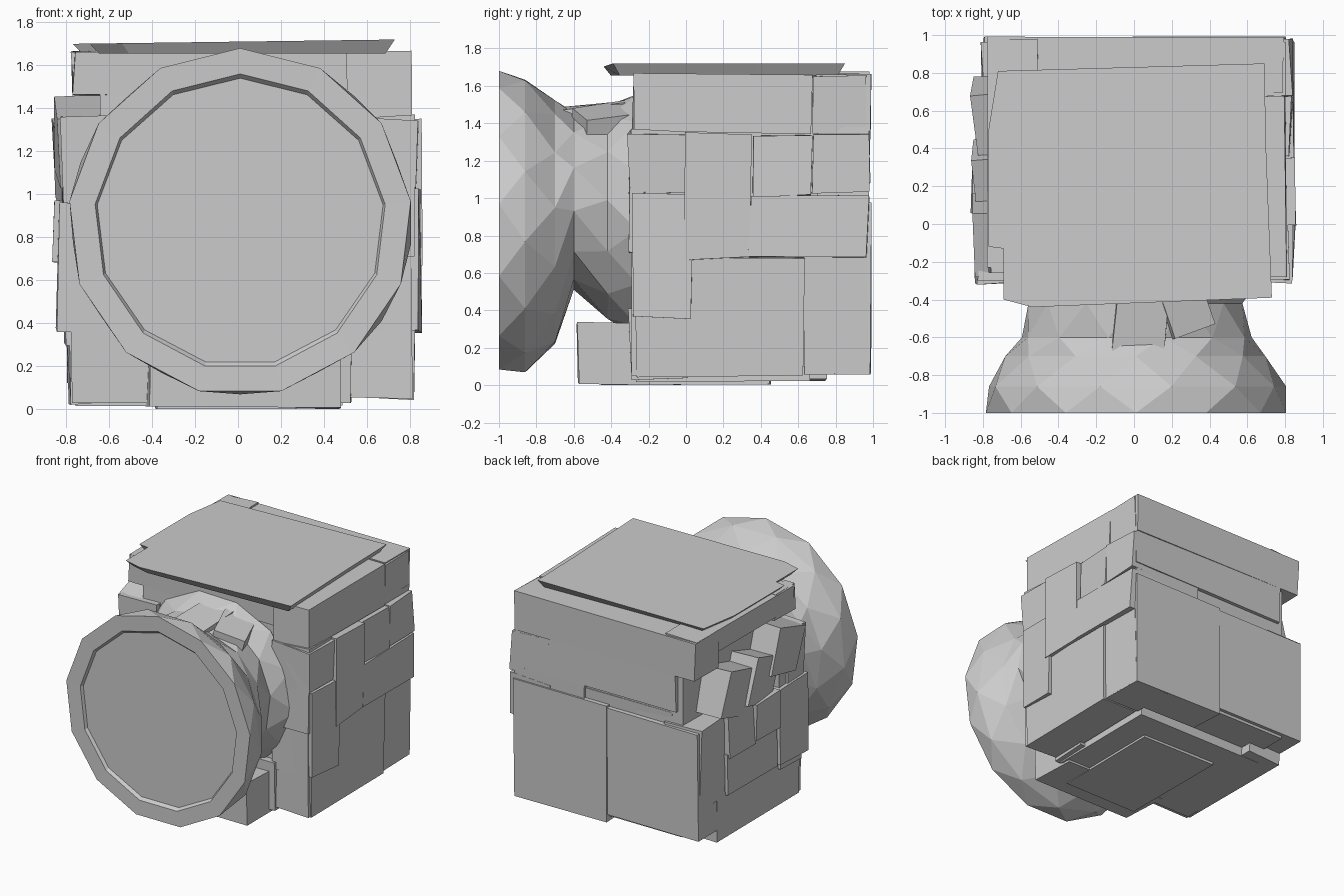
import bpy, bmesh, math, random
from mathutils import Vector, Matrix

random.seed(4)


def finish(name, bm):
    bmesh.ops.recalc_face_normals(bm, faces=bm.faces)
    me = bpy.data.meshes.new(name)
    bm.to_mesh(me)
    bm.free()
    ob = bpy.data.objects.new(name, me)
    bpy.context.collection.objects.link(ob)
    return ob


def stone(name, lo, hi, jit=0.012, rot=(0, 0, 0)):
    """Rough block between two corners, slightly knocked out of square."""
    lo, hi = Vector(lo), Vector(hi)
    mid, size = (lo + hi) / 2, hi - lo
    bm = bmesh.new()
    bmesh.ops.create_cube(bm, size=1)
    for v in bm.verts:
        v.co = Vector([v.co[i] * size[i] + random.uniform(-jit, jit) for i in range(3)])
    for a, axis in zip(rot, "XYZ"):
        bmesh.ops.rotate(bm, verts=bm.verts, matrix=Matrix.Rotation(math.radians(a), 3, axis))
    for v in bm.verts:
        v.co += mid
        v.co.z = max(v.co.z, 0)
    return finish(name, bm)


# Solid core behind the stones
stone("core", (-0.64, -0.25, 0.1), (0.77, 0.95, 1.64), 0.005)

# Right wall stones: y0, y1, z0, z1, outer x
right = [
    (-0.28, 0.67, 1.35, 1.67, 0.80), (0.67, 0.97, 1.35, 1.66, 0.80),
    (-0.31, 0.00, 1.03, 1.35, 0.83), (0.00, 0.34, 0.68, 1.34, 0.855),
    (0.35, 0.67, 1.01, 1.33, 0.83), (0.67, 0.97, 1.03, 1.35, 0.83),
    (0.34, 0.97, 0.68, 1.01, 0.84), (-0.29, 0.03, 0.36, 1.03, 0.85),
    (-0.27, 0.63, 0.05, 0.69, 0.82), (0.63, 0.97, 0.06, 0.69, 0.80),
]
for i, (y0, y1, z0, z1, x) in enumerate(right):
    stone(f"right_stone_{i}", (0.5, y0, z0), (x, y1, z1))

# Left wall stones, with a gap left open at the upper back corner
left = [
    (-0.22, 0.97, 1.48, 1.67, 0.77), (-0.30, -0.10, 0.95, 1.36, 0.82),
    (0.66, 0.97, 0.35, 0.98, 0.80), (0.34, 0.66, 0.66, 1.00, 0.83),
    (0.05, 0.34, 0.68, 0.96, 0.86), (-0.31, 0.05, 0.37, 0.95, 0.84),
    (0.05, 0.66, 0.36, 0.68, 0.82), (-0.28, 0.75, 0.03, 0.37, 0.79),
]
for i, (y0, y1, z0, z1, x) in enumerate(left):
    stone(f"left_stone_{i}", (-x, y0, z0), (-0.5, y1, z1))
# Tumbled stones in the gap
for i, (y, z) in enumerate([(0.58, 1.14), (0.24, 1.12), (-0.05, 1.24)]):
    stone(f"loose_left_stone_{i}", (-0.84, y - 0.17, z - 0.17), (-0.5, y + 0.17, z + 0.17),
          rot=(17, -3, 3))

# Back wall: two broad courses split by a groove
back = [
    (-0.77, 0.79, 1.36, 1.66, 0.985), (-0.60, 0.80, 1.08, 1.38, 0.98),
    (-0.55, 0.20, 0.94, 1.06, 0.955), (0.20, 0.80, 0.96, 1.08, 0.98),
    (0.0, 0.80, 0.06, 0.97, 0.985), (-0.79, 0.02, 0.13, 0.96, 0.985),
]
for i, (x0, x1, z0, z1, y) in enumerate(back):
    stone(f"back_stone_{i}", (x0, 0.7, z0), (x1, y, z1), 0.008)

# Front wall stones around the neck
front = [
    (-0.76, 0.78, 1.46, 1.66, 0.26), (0.55, 0.82, 0.70, 1.36, 0.30),
    (0.50, 0.80, 0.06, 0.72, 0.28), (-0.80, -0.52, 0.30, 1.34, 0.29),
    (-0.77, 0.52, 0.03, 0.40, 0.30),
]
for i, (x0, x1, z0, z1, y) in enumerate(front):
    stone(f"front_stone_{i}", (x0, -y, z0), (x1, 0, z1))
stone("front_foot", (-0.42, -0.58, 0.01), (0.48, -0.2, 0.33), 0.012)

# Underside slabs
stone("base_slab", (-0.76, -0.27, 0.02), (0.48, 0.66, 0.2), 0.008)
stone("base_slab_middle", (-0.38, -0.45, 0.0), (0.27, 0.45, 0.2), 0.008)

# Stones lying on top of the neck
stone("neck_stone_a", (-0.1, -0.66, 1.32), (0.18, -0.3, 1.50), rot=(6, 3, -4))
stone("neck_stone_b", (0.12, -0.58, 1.22), (0.36, -0.25, 1.47), rot=(8, 14, 20))

# Top slab, overhanging the front
outline = [(-0.69, -0.40), (-0.54, -0.44), (0.73, -0.39), (0.70, 0.38), (0.69, 0.85),
           (-0.72, 0.81), (-0.77, 0.50), (-0.77, -0.12), (-0.69, -0.13)]
bm = bmesh.new()
top = [bm.verts.new((x, y, 1.70 + 0.02 * (x + 0.77) / 1.5)) for x, y in outline]
low = [bm.verts.new((x * 0.94, (y - 0.2) * 0.94 + 0.2, 1.655)) for x, y in outline]
bm.faces.new(top)
bm.faces.new(low)
n = len(outline)
for i in range(n):
    j = (i + 1) % n
    bm.faces.new((top[i], top[j], low[j], low[i]))
finish("top_slab", bm)

# Flared bell facing forward: y, half width, half height, centre z
rings = [(-0.975, 0.67, 0.67, 0.87), (-0.998, 0.68, 0.69, 0.87), (-1.0, 0.80, 0.81, 0.87),
         (-0.86, 0.79, 0.79, 0.865), (-0.70, 0.69, 0.66, 0.87), (-0.60, 0.61, 0.48, 0.99),
         (-0.42, 0.57, 0.58, 0.92), (-0.26, 0.68, 0.66, 0.91)]
sides = 13
step = 2 * math.pi / sides
bm = bmesh.new()
loops = []
for k, (y, rx, rz, cz) in enumerate(rings):
    off = step / 2 * (k % 2)
    loop = []
    for i in range(sides):
        a = step * i + (0 if k < 2 else off)
        s = 1 + random.uniform(-0.015, 0.015) * (k > 2)
        loop.append(bm.verts.new((0.01 + rx * s * math.sin(a), y, cz + rz * s * math.cos(a))))
    loops.append(loop)
for k, (a, b) in enumerate(zip(loops, loops[1:])):
    for i in range(sides):
        j = (i + 1) % sides
        if k < 2:                       # rim and recess stay as flat quads
            bm.faces.new((a[i], a[j], b[j], b[i]))
        elif k % 2 == 0:                # staggered triangles down the flare
            bm.faces.new((a[i], a[j], b[i]))
            bm.faces.new((a[j], b[j], b[i]))
        else:
            bm.faces.new((a[i], a[j], b[j]))
            bm.faces.new((a[i], b[j], b[i]))
bm.faces.new(loops[0])
bm.faces.new(loops[-1])
finish("bell", bm)
